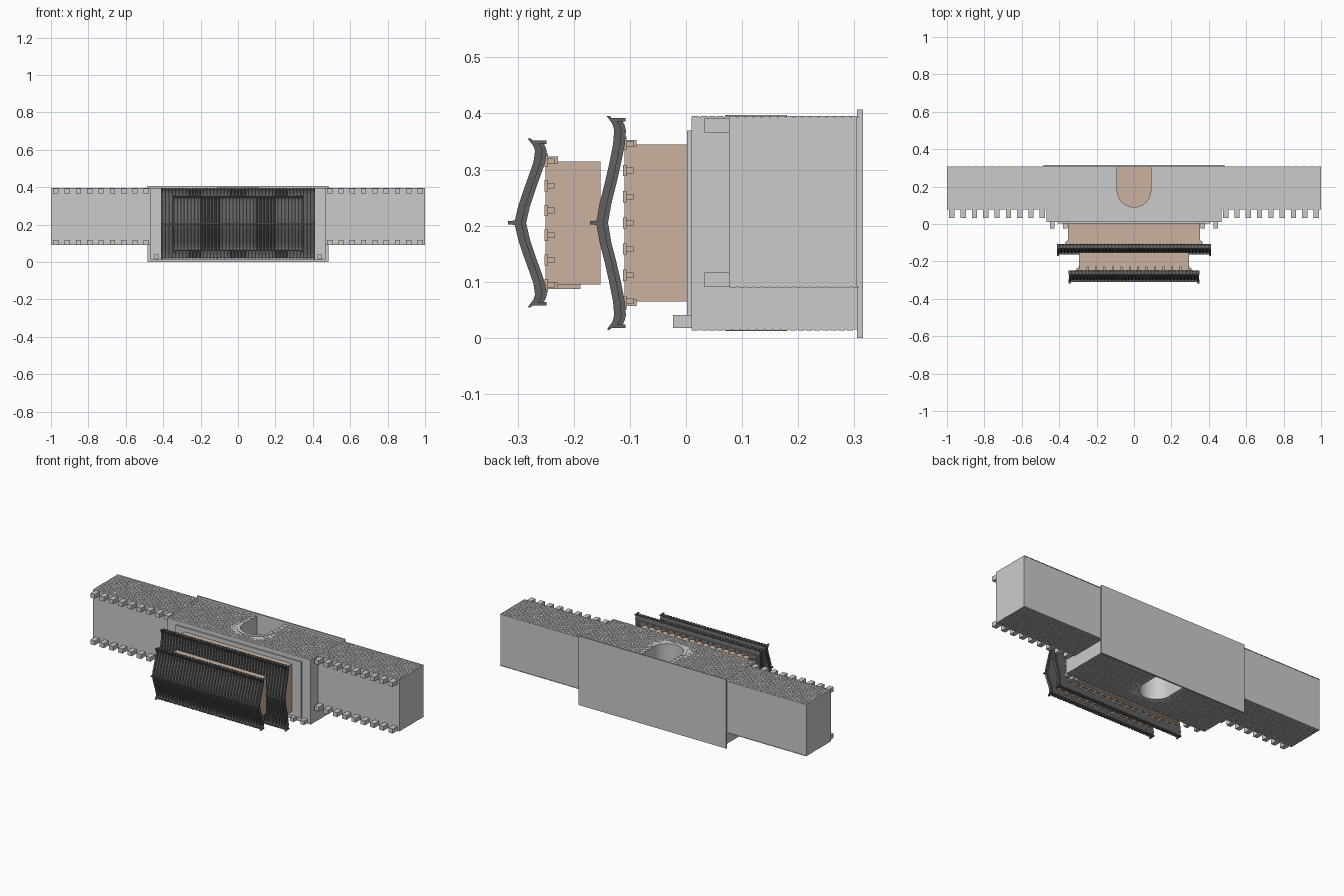
import bpy, bmesh, math
from mathutils import Vector

if "Cube" in bpy.data.objects:
    bpy.data.objects.remove(bpy.data.objects["Cube"])

def material(name, rgb):
    m = bpy.data.materials.new(name)
    m.diffuse_color = (*rgb, 1)
    m.use_nodes = True
    m.node_tree.nodes["Principled BSDF"].inputs["Base Color"].default_value = m.diffuse_color
    return m

WOOD = material("wood", (0.6, 0.45, 0.35))
TILE = material("roof_tile", (0.12, 0.12, 0.125))

def add_box(bm, lo, hi):
    v = [bm.verts.new((x, y, z)) for x in (lo[0], hi[0]) for y in (lo[1], hi[1]) for z in (lo[2], hi[2])]
    for f in ((0, 1, 3, 2), (4, 6, 7, 5), (0, 4, 5, 1), (2, 3, 7, 6), (0, 2, 6, 4), (1, 5, 7, 3)):
        bm.faces.new([v[i] for i in f])

def finish(bm, name, mat=None):
    bmesh.ops.recalc_face_normals(bm, faces=bm.faces)
    me = bpy.data.meshes.new(name)
    bm.to_mesh(me)
    bm.free()
    ob = bpy.data.objects.new(name, me)
    bpy.context.collection.objects.link(ob)
    if mat:
        me.materials.append(mat)
    return ob

def boxes(name, items, mat=None):
    bm = bmesh.new()
    for lo, hi in items:
        add_box(bm, lo, hi)
    return finish(bm, name, mat)

def add_prism(bm, pts, offset):
    """Extrude a closed outline of 3D points by an offset vector."""
    face = bm.faces.new([bm.verts.new(p) for p in pts])
    new = bmesh.ops.extrude_face_region(bm, geom=[face])
    bmesh.ops.translate(bm, vec=offset, verts=[g for g in new["geom"] if isinstance(g, bmesh.types.BMVert)])
    bm.faces.new([v for v in face.verts]) if not face.is_valid else None

def prism(name, pts, offset, mat=None):
    bm = bmesh.new()
    add_prism(bm, pts, Vector(offset))
    return finish(bm, name, mat)

# The hall lies on its back: its upward direction is -y, its plan is x-z
BACK, ZLO, ZHI = 0.305, 0.015, 0.394
ARCH_R, ARCH_Y = 0.09, 0.18

def arc(r, z, n=20):
    return [(-r * math.cos(math.pi * i / n), ARCH_Y - r * math.sin(math.pi * i / n), z) for i in range(n + 1)]

# Base plate, gate block with vaulted tunnel, and side walls
boxes("base_plate", [((-0.483, BACK, 0), (0.483, 0.315, 0.407))])
outline = ([(-0.468, 0.01, ZLO), (-0.468, BACK, ZLO), (-ARCH_R, BACK, ZLO)] + arc(ARCH_R, ZLO)
           + [(ARCH_R, BACK, ZLO), (0.468, BACK, ZLO), (0.468, 0.01, ZLO)])
prism("gate_block", outline, (0, 0, ZHI - ZLO))
boxes("side_walls", [((s * 0.734 - 0.266, 0.077, 0.091), (s * 0.734 + 0.266, BACK, ZHI)) for s in (-1, 1)])
boxes("hall_platform", [((-0.41, 0.002, 0.04), (0.41, 0.012, 0.37))])

# Raised surrounds of the arch on both faces
for label, z0, z1 in (("lower", 0.012, ZLO + 0.002), ("upper", ZHI - 0.002, 0.397)):
    prism("arch_surround_" + label, arc(0.11, z0) + arc(ARCH_R, z0)[::-1], (0, 0, z1 - z0))

# Studded wooden gate inside the tunnel
prism("gate_door", [(-ARCH_R, BACK, 0.19)] + arc(ARCH_R, 0.19) + [(ARCH_R, BACK, 0.19)], (0, 0, 0.02), WOOD)
boxes("door_studs", [((x * 0.02 - 0.004, y - 0.004, 0.184), (x * 0.02 + 0.004, y + 0.004, 0.216))
                     for x in (-3, -2, -1, 1, 2, 3) for y in (0.15, 0.18, 0.21, 0.24, 0.27)], WOOD)

# Thin brick courses on the two long faces
def bricks(name, x0, x1, y0, y1, z, arch=False):
    items, h, w = [], 0.0145, 0.04
    for r in range(round((y1 - y0) / h)):
        y, x = y0 + r * h, x0 - (w / 2 if r % 2 else 0)
        while x < x1:
            a, b = max(x, x0), min(x + w - 0.003, x1)
            near = min(abs(a), abs(b)) if a * b > 0 else 0
            blocked = arch and (near < 0.09 if y > ARCH_Y else math.hypot(near, ARCH_Y - min(y + h, ARCH_Y)) < 0.11)
            if b - a > 0.004 and not blocked:
                items.append(((a, y, z - 0.0015), (b, y + h - 0.003, z + 0.0015)))
            x += w
    boxes(name, items)

for label, zc, zw in (("lower", ZLO, 0.091), ("upper", ZHI, ZHI)):
    bricks("gate_bricks_" + label, -0.468, 0.468, 0.011, 0.303, zc, True)
    bricks("left_bricks_" + label, -1, -0.47, 0.078, 0.303, zw)
    bricks("right_bricks_" + label, 0.47, 1, 0.078, 0.303, zw)

# Battlements along the wall tops, and at the corners of the gate block
boxes("wall_battlements", [((s * x - 0.014, 0.033, z), (s * x + 0.014, 0.078, z + 0.026))
                           for s in (-1, 1) for x in [0.49 + 0.0605 * i for i in range(9)] for z in (0.091, 0.366)])
boxes("gate_battlements", [((x - 0.012, -0.023, 0.018), (x + 0.012, 0.011, 0.041)) for x in (-0.436, -0.368, 0.368, 0.436)])

MID = 0.205  # ridge line in z

def brackets(name, hx, hz, y):
    """Stacked eave brackets around a storey."""
    items = []
    nx, nz = round(2 * hx / 0.045), round(2 * hz / 0.045)
    for s in (-1, 1):
        for i in range(nx + 1):
            x = -hx + 2 * hx * i / nx
            for w, d, a, b in ((0.005, 0.008, 0.006, 0.024), (0.012, 0.014, 0, 0.006)):
                z0, z1 = sorted((MID + s * (hz - 0.004), MID + s * (hz + d)))
                items.append(((x - w, y + a, z0), (x + w, y + b, z1)))
        for i in range(nz + 1):
            z = MID - hz + 2 * hz * i / nz
            for w, d, a, b in ((0.005, 0.014, 0.006, 0.018), (0.01, 0.02, 0, 0.006)):
                x0, x1 = sorted((s * (hx - 0.004), s * (hx + d)))
                items.append(((x0, y + a, z - w), (x1, y + b, z + w)))
    boxes(name, items, WOOD)

def roof(name, hx, slope, tip, t=0.012):
    """Curved gable roof: slope lists (distance from ridge, y) from ridge to eave."""
    line = [(-d, y) for d, y in slope[:0:-1]] + slope
    under = [(d, y + t) for d, y in line][::-1]
    prism(name + "_shell", [(-hx, y, MID + d) for d, y in line + under], (2 * hx, 0, 0), TILE)
    # round tile ribs running down both slopes
    bm = bmesh.new()
    n = round(2 * hx / 0.0185)
    for i in range(n + 1):
        x = -hx + 2 * hx * i / n
        rings = [[bm.verts.new((x + a, y - b, MID + d)) for a, b in
                  ((-0.005, -0.002), (-0.0035, 0.004), (0, 0.006), (0.0035, 0.004), (0.005, -0.002))] for d, y in line]
        for p, q in zip(rings, rings[1:]):
            for k in range(4):
                bm.faces.new((p[k], p[k + 1], q[k + 1], q[k]))
        bm.faces.new(rings[0])
        bm.faces.new(rings[-1])
        # eave end tiles
        for s in (-1, 1):
            z, y = MID + s * slope[-1][0], slope[-1][1]
            add_box(bm, (x - 0.006, y - 0.005, z - 0.003), (x + 0.006, y + 0.019, z + 0.003))
    finish(bm, name + "_tiles", TILE)
    # top ridge and gable ridges with upturned tips
    top = slope[0][1]
    boxes(name + "_ridge", [((-hx - 0.004, top - 0.012, MID - 0.004), (hx + 0.004, top + 0.005, MID + 0.004))]
          + [((s * hx - 0.006, top - 0.02, MID - 0.003), (s * hx + 0.006, top, MID + 0.003)) for s in (-1, 1)], TILE)
    bm = bmesh.new()
    for s in (-1, 1):
        for side in (-1, 1):
            up = [(d, y - 0.009) for d, y in slope[:-1]] + [tip]
            lo = [(d, y + 0.004) for d, y in slope[:-1]] + [(tip[0] + 0.001, tip[1] + 0.004)]
            add_prism(bm, [(s * hx - 0.005, y, MID + side * d) for d, y in up + lo[::-1]], Vector((0.01, 0, 0)))
    finish(bm, name + "_gable_ridges", TILE)

# Lower storey
boxes("lower_hall", [((-0.352, -0.11, 0.065), (0.352, 0.004, 0.345))], WOOD)
brackets("lower_brackets", 0.352, 0.14, -0.112)
roof("lower_roof", 0.407, [(0, -0.151), (0.035, -0.145), (0.07, -0.136), (0.105, -0.128), (0.14, -0.121),
                           (0.165, -0.119), (0.176, -0.122), (0.184, -0.127)], (0.19, -0.141))

# Upper storey with its name board
boxes("upper_hall", [((-0.293, -0.25, 0.095), (0.293, -0.152, 0.314))], WOOD)
brackets("upper_brackets", 0.293, 0.11, -0.252)
boxes("name_board", [((-0.05, -0.235, 0.087), (0.05, -0.188, 0.097))], WOOD)
roof("upper_roof", 0.343, [(0, -0.297), (0.03, -0.29), (0.06, -0.28), (0.085, -0.271), (0.108, -0.263),
                           (0.128, -0.26), (0.137, -0.263), (0.144, -0.268)], (0.15, -0.282))
